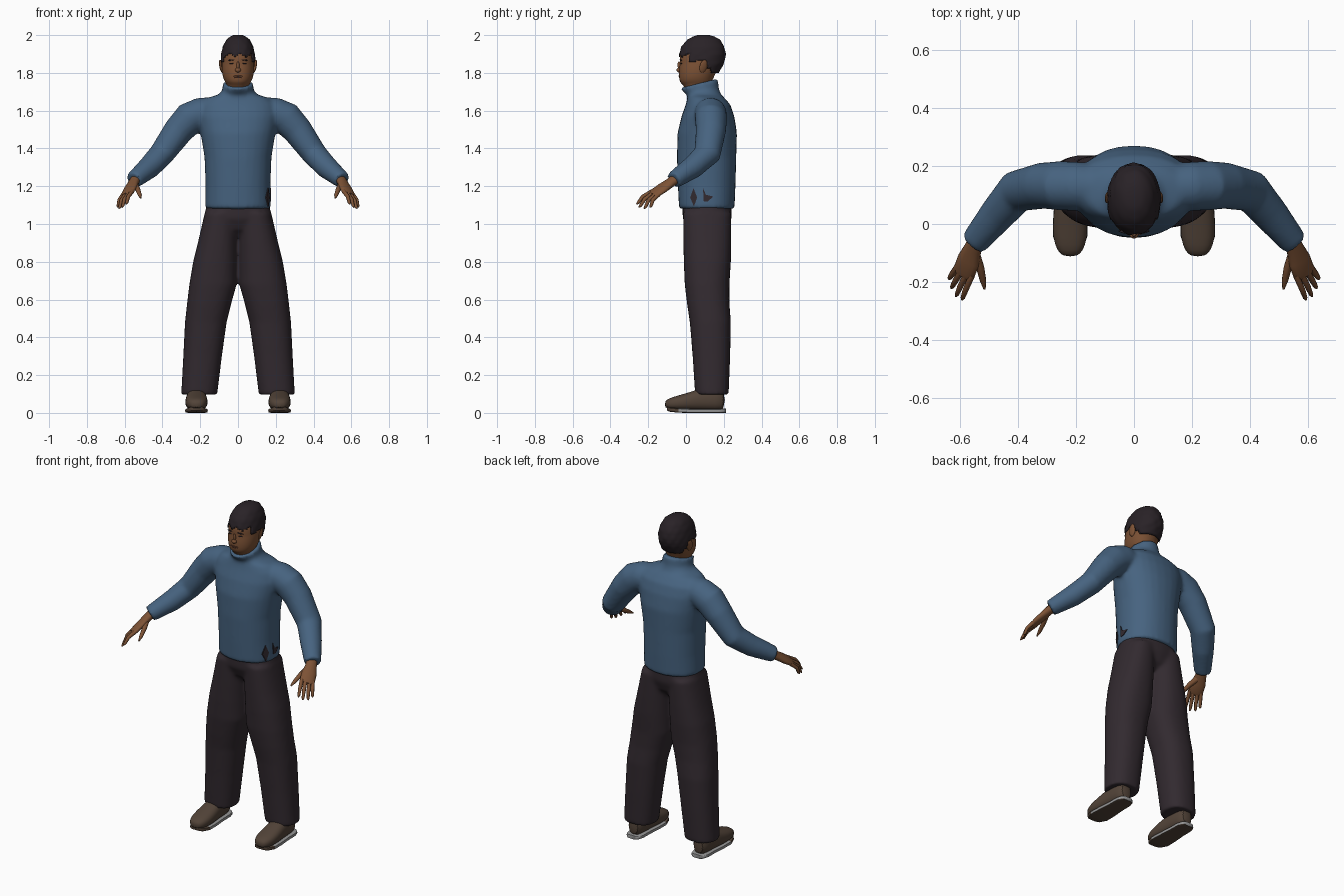
import bpy, bmesh, math
from mathutils import Vector, Matrix

if "Cube" in bpy.data.objects:
    bpy.data.objects.remove(bpy.data.objects["Cube"])


def material(name, rgb):
    m = bpy.data.materials.new(name)
    m.diffuse_color = (*rgb, 1)
    m.use_nodes = True
    m.node_tree.nodes["Principled BSDF"].inputs["Base Color"].default_value = m.diffuse_color
    return m


BLUE = material("sweater blue", (0.062, 0.125, 0.215))
DARK = material("trouser charcoal", (0.032, 0.023, 0.029))
HAIR = material("hair black", (0.022, 0.016, 0.020))
SKIN = material("skin brown", (0.205, 0.085, 0.036))
LIP = material("lip brown", (0.13, 0.05, 0.03))
SHOE = material("shoe brown", (0.085, 0.057, 0.040))
SOLE = material("sole grey", (0.30, 0.30, 0.30))


def loft(bm, rings):
    """Skin a closed tube through rings of equal vertex count."""
    rows = [[bm.verts.new(p) for p in r] for r in rings]
    n = len(rows[0])
    for a, b in zip(rows, rows[1:]):
        for i in range(n):
            j = (i + 1) % n
            bm.faces.new((a[i], a[j], b[j], b[i]))
    bm.faces.new(rows[0])
    bm.faces.new(rows[-1])


def oval(c, u, v, n=28, e=2.0):
    """Superellipse ring about c spanned by half-axes u and v."""
    out = []
    for i in range(n):
        t = 2 * math.pi * i / n
        s, k = math.sin(t), math.cos(t)
        out.append(Vector(c) + Vector(u) * math.copysign(abs(k) ** (2 / e), k)
                   + Vector(v) * math.copysign(abs(s) ** (2 / e), s))
    return out


def level(z, x0, x1, y0, y1, e=2.2, tilt=0.0, n=28):
    """Horizontal ring from its extents; tilt raises the back."""
    hy = (y1 - y0) / 2
    return oval(((x0 + x1) / 2, (y0 + y1) / 2, z), ((x1 - x0) / 2, 0, 0), (0, hy, tilt), n, e)


def tube(bm, pts, radii, side=(0, 1, 0), n=16):
    """Tube along pts; radii are (along side, across side)."""
    pts = [Vector(p) for p in pts]
    rings = []
    for i, p in enumerate(pts):
        d = (pts[min(i + 1, len(pts) - 1)] - pts[max(i - 1, 0)]).normalized()
        u = Vector(side)
        u = (u - d * u.dot(d)).normalized()
        rings.append(oval(p, u * radii[i][0], d.cross(u) * radii[i][1], n))
    loft(bm, rings)


def ball(bm, c, size, rot=(0, 0, 0)):
    m = Matrix.Translation(c)
    for a, ax in zip(rot, "XYZ"):
        m = m @ Matrix.Rotation(a, 4, ax)
    bmesh.ops.create_uvsphere(bm, u_segments=14, v_segments=8, radius=1,
                              matrix=m @ Matrix.Diagonal((*size, 1)))


def finish(bm, name, mats, mirror=False, subsurf=0, remesh=0, angle=50):
    bmesh.ops.recalc_face_normals(bm, faces=bm.faces)
    me = bpy.data.meshes.new(name)
    bm.to_mesh(me)
    bm.free()
    for m in mats:
        me.materials.append(m)
    ob = bpy.data.objects.new(name, me)
    bpy.context.collection.objects.link(ob)
    bpy.context.view_layer.objects.active = ob
    ob.select_set(True)
    bpy.ops.object.shade_smooth_by_angle(angle=math.radians(angle))
    ob.select_set(False)
    if mirror:
        ob.modifiers.new("mirror", 'MIRROR').use_mirror_merge = False
    if subsurf:
        s = ob.modifiers.new("subsurf", 'SUBSURF')
        s.levels = s.render_levels = subsurf
    if remesh:
        r = ob.modifiers.new("blend", 'REMESH')
        r.mode, r.voxel_size, r.use_smooth_shade = 'VOXEL', remesh, True
        s = ob.modifiers.new("soften", 'SMOOTH')
        s.factor, s.iterations = 0.5, 6
    return ob


def flip(p, s):
    return (p[0] * s, p[1], p[2])


# Sweater: torso with high collar, blended with both sleeves
bm = bmesh.new()
body = [(1.08, .174, -.037, .257), (1.2, .172, -.043, .262), (1.35, .177, -.048, .266),
        (1.48, .198, -.045, .27), (1.57, .215, -.024, .256), (1.63, .205, -.002, .236),
        (1.667, .165, .008, .205), (1.685, .105, .008, .185)]
rings = [level(z, -h, h, a, b) for z, h, a, b in body]
rings += [level(1.705, -.084, .084, -.008, .174, 2, .012),
          level(1.745, -.08, .08, -.032, .17, 2, .025)]
loft(bm, rings)
for s in (1, -1):
    path = [(.10, .125, 1.595), (.20, .13, 1.585), (.255, .132, 1.56), (.315, .132, 1.495),
            (.405, .112, 1.37), (.47, .035, 1.30), (.552, -.065, 1.232)]
    rad = [(.075, .08), (.085, .084), (.085, .088), (.08, .079), (.073, .066),
           (.062, .06), (.048, .045)]
    tube(bm, [flip(p, s) for p in path], rad, (0, 1, .3), 24)
finish(bm, "sweater", [BLUE], remesh=.011)

# Torn patches on the hip, draped on the torso side
for k, shape in enumerate(([(.04, 1.19), (.059, 1.14), (.042, 1.093), (.022, 1.14)],
                           [(.09, 1.19), (.105, 1.155), (.145, 1.145), (.115, 1.12), (.094, 1.12)])):
    bm = bmesh.new()
    top = []
    for off in (.004, -.003):
        top.append([bm.verts.new((.172 * (1 - abs((y - .109) / .152) ** 2.2) ** (1 / 2.2) + off, y, z))
                    for y, z in shape])
    bm.faces.new(top[0])
    bm.faces.new(top[1])
    for i in range(len(shape)):
        j = (i + 1) % len(shape)
        bm.faces.new((top[0][i], top[0][j], top[1][j], top[1][i]))
    finish(bm, "hip_patch_%d" % (k + 1), [DARK])

# Trousers: hips blended with two wide legs
bm = bmesh.new()
loft(bm, [level(z, -h, h, a, b) for z, h, a, b in
          [(1.11, .165, -.018, .24), (1.03, .18, -.018, .242), (.97, .17, .01, .22), (.93, .12, .06, .18)]])
leg = [(1.06, .003, .176, -.016, .24), (.9, .003, .213, -.014, .24), (.8, .004, .238, -.012, .238),
       (.68, .007, .258, -.007, .23), (.58, .035, .27, .005, .23), (.48, .06, .281, .02, .238),
       (.3, .085, .29, .035, .234), (.097, .11, .301, .048, .226)]
for s in (1, -1):
    loft(bm, [[flip(p, s) for p in level(z, a, b, c, d, 2.3)] for z, a, b, c, d in leg])
finish(bm, "trousers", [DARK], remesh=.011)

# Shoes: uppers lofted heel to toe, over a thin sole
shoe = [(-.112, .022, .03, .06), (-.095, .044, .02, .076), (-.05, .06, .014, .09),
        (.02, .06, .012, .11), (.075, .053, .012, .13), (.16, .05, .012, .135), (.207, .034, .014, .12)]
bm = bmesh.new()
loft(bm, [oval((.22, y, (a + b) / 2), (h, 0, 0), (0, 0, (b - a) / 2), 20, 2.4) for y, h, a, b in shoe])
finish(bm, "shoe_upper", [SHOE], mirror=True, subsurf=1)
bm = bmesh.new()
loft(bm, [oval((.22, y, z + .011), (h, 0, 0), (0, 0, .011), 16, 6) for y, h, z in
          [(-.1, .03, .012), (-.085, .045, .006), (-.04, .06, .001), (.03, .058, 0),
           (.1, .052, 0), (.17, .051, 0), (.2, .042, 0), (.212, .028, 0)]])
bmesh.ops.recalc_face_normals(bm, faces=bm.faces)
for f in bm.faces:
    f.material_index = 1 if f.normal.z < -.7 or f.calc_center_median().y < -.04 else 0
finish(bm, "shoe_sole", [SOLE, SHOE], mirror=True)

# Hands: flattened palm with four fingers and a thumb
bm = bmesh.new()
side = Vector((.8, .5, -.3)).normalized()
tube(bm, [(.535, -.045, 1.247), (.555, -.085, 1.217), (.57, -.125, 1.19), (.585, -.165, 1.163), (.59, -.178, 1.155)],
     [(.03, .027), (.032, .023), (.042, .02), (.042, .016), (.034, .011)], side)
tips = [(-.031, (.593, -.262, 1.105)), (-.011, (.614, -.25, 1.088)),
        (.01, (.63, -.222, 1.081)), (.03, (.638, -.19, 1.088))]
for off, tip in tips:
    a, b = Vector((.583, -.16, 1.166)) + side * off, Vector(tip)
    mid = a.lerp(b, .55) + Vector((.004, -.006, .008))
    tube(bm, [a, mid, a.lerp(b, .9), b], [(.0115, .012), (.0105, .0105), (.008, .008), (.003, .003)], side, 8)
tube(bm, [(.55, -.10, 1.208), (.53, -.15, 1.182), (.52, -.195, 1.155), (.515, -.224, 1.138)],
     [(.02, .017), (.014, .014), (.011, .011), (.004, .004)], side, 8)
finish(bm, "hand", [SKIN], mirror=True)

# Head: neck, jaw and skull in one loft
skull = [(1.68, .06, .0, .135), (1.735, .058, -.01, .135), (1.745, .064, -.03, .136),
         (1.765, .077, -.036, .142), (1.80, .085, -.038, .158), (1.835, .087, -.035, .178),
         (1.85, .087, -.032, .186), (1.875, .086, -.035, .194), (1.90, .083, -.031, .196),
         (1.935, .074, -.018, .188), (1.965, .056, .012, .166), (1.985, .028, .055, .125)]
bm = bmesh.new()
loft(bm, [level(z, -h, h, a, b, 2.15) for z, h, a, b in skull])
# Nose and ears
ball(bm, (0, -.037, 1.815), (.016, .014, .013))
ball(bm, (0, -.034, 1.835), (.009, .011, .026), (.15, 0, 0))
for s in (1, -1):
    ball(bm, (s * .09, .092, 1.835), (.008, .021, .036), (-.25, s * .15, -s * -.3))
finish(bm, "head", [SKIN], subsurf=1)

# Hair: thickened cap over the skull, trimmed along a hairline
def hairline(x, y):
    if y < .02:
        return 1.893 + .006 * math.sin(x * 110)
    if y < .055:
        return 1.86
    if y < .105:
        return 1.868
    return 1.80 + .05 * max(0, (.14 - y) / .035)


bm = bmesh.new()
rings = []
for (z, h, a, b), (z2, h2, a2, b2) in zip(skull[3:], skull[4:]):
    for k in range(3):
        t = k / 3
        q = [p * (1 - t) + r * t for p, r in zip((z, h, a, b), (z2, h2, a2, b2))]
        rings.append(level(q[0] + max(0, q[0] - 1.9) * .15, -q[1] - .004, q[1] + .004,
                           q[2] - .003, q[3] + .012, 2.15, n=56))
rings.append(level(1.998, -.024, .024, .06, .125, 2, n=56))
loft(bm, rings)
gone = [f for f in bm.faces if f.calc_center_median().z <
        hairline(f.calc_center_median().x, f.calc_center_median().y)]
bmesh.ops.delete(bm, geom=gone, context='FACES')
# soft ridges of combed hair
for v in bm.verts:
    w = 1 + .018 * math.sin(v.co.x * 120 + v.co.y * 70) * math.sin(v.co.z * 90)
    v.co.x *= w
    v.co.y = .08 + (v.co.y - .08) * w
hair = finish(bm, "hair", [HAIR])
sol = hair.modifiers.new("thickness", 'SOLIDIFY')
sol.thickness, sol.offset = .008, -.5

# Brows, eyes and mouth as thin plates
bm = bmesh.new()
for s in (1, -1):
    ball(bm, (s * .036, -.028, 1.868), (.019, .004, .0035), (0, s * .1, s * .25))
    ball(bm, (s * .035, -.0255, 1.85), (.012, .004, .003), (0, 0, s * .25))
finish(bm, "brows_and_eyes", [HAIR])
bm = bmesh.new()
ball(bm, (0, -.035, 1.783), (.026, .0045, .003))
ball(bm, (0, -.034, 1.776), (.021, .0045, .004))
finish(bm, "mouth", [LIP])
